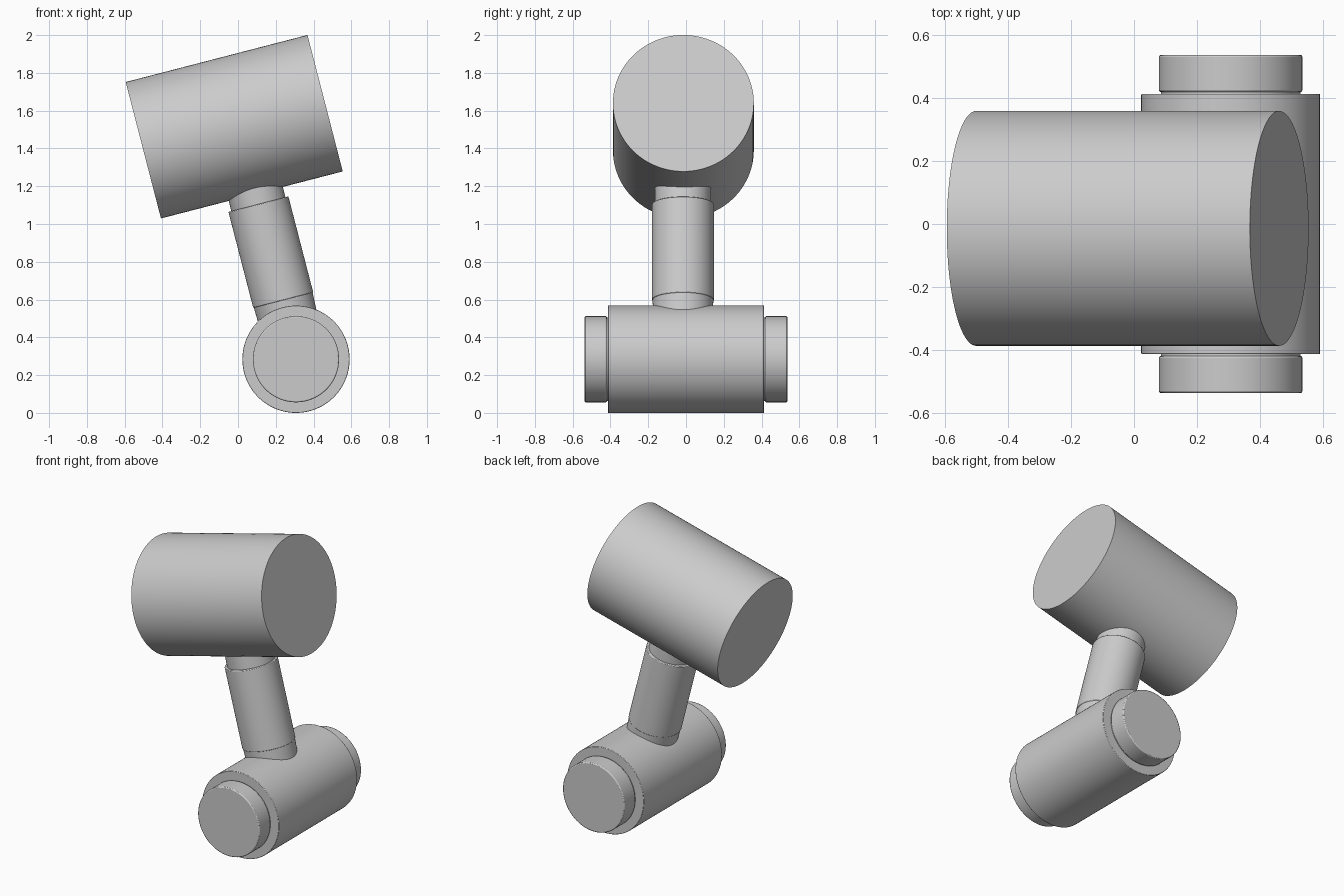
import bpy, math
from mathutils import Vector

if "Cube" in bpy.data.objects:
    bpy.data.objects.remove(bpy.data.objects["Cube"])

TILT = math.radians(14.5)
ALONG = Vector((math.cos(TILT), 0, math.sin(TILT)))    # head axis
DOWN = Vector((math.sin(TILT), 0, -math.cos(TILT)))    # neck axis


def rod(name, start, end, radius, radius_end=None, bevel=0.0):
    """Smooth capped cylinder or cone running from start to end."""
    start, end = Vector(start), Vector(end)
    axis = end - start
    bpy.ops.mesh.primitive_cone_add(
        vertices=96, radius1=radius, radius2=radius_end or radius,
        depth=axis.length, location=(start + end) / 2,
        rotation=axis.to_track_quat('Z', 'Y').to_euler())
    ob = bpy.context.object
    ob.name = name
    bpy.ops.object.shade_smooth_by_angle(angle=math.radians(30))
    if bevel:
        mod = ob.modifiers.new("edge", 'BEVEL')
        mod.width = bevel
        mod.segments = 2
        mod.limit_method = 'ANGLE'
    return ob


# Large tilted head
head = Vector((-0.02, -0.014, 1.515))
rod("head", head - ALONG * 0.497, head + ALONG * 0.497, 0.373)

# Neck: upper collar, shaft, lower collar
top = Vector((0.108, -0.016, 1.105))
rod("upper_collar", top - DOWN * 0.2, top + DOWN * 0.05, 0.148)
rod("shaft", top, top + DOWN * 0.525, 0.164, bevel=0.004)
rod("lower_collar", top + DOWN * 0.52, top + DOWN * 0.75, 0.161, 0.153)

# Horizontal base barrel with a stepped cap at each end
x, z = 0.307, 0.284
rod("base_barrel", (x, -0.413, z), (x, 0.413, z), 0.284, bevel=0.003)
for side, label in ((-1, "front"), (1, "back")):
    rod(label + "_cap_neck", (x, side * 0.40, z), (x, side * 0.43, z), 0.222)
    rod(label + "_cap", (x, side * 0.419, z), (x, side * 0.537, z), 0.228, bevel=0.006)
